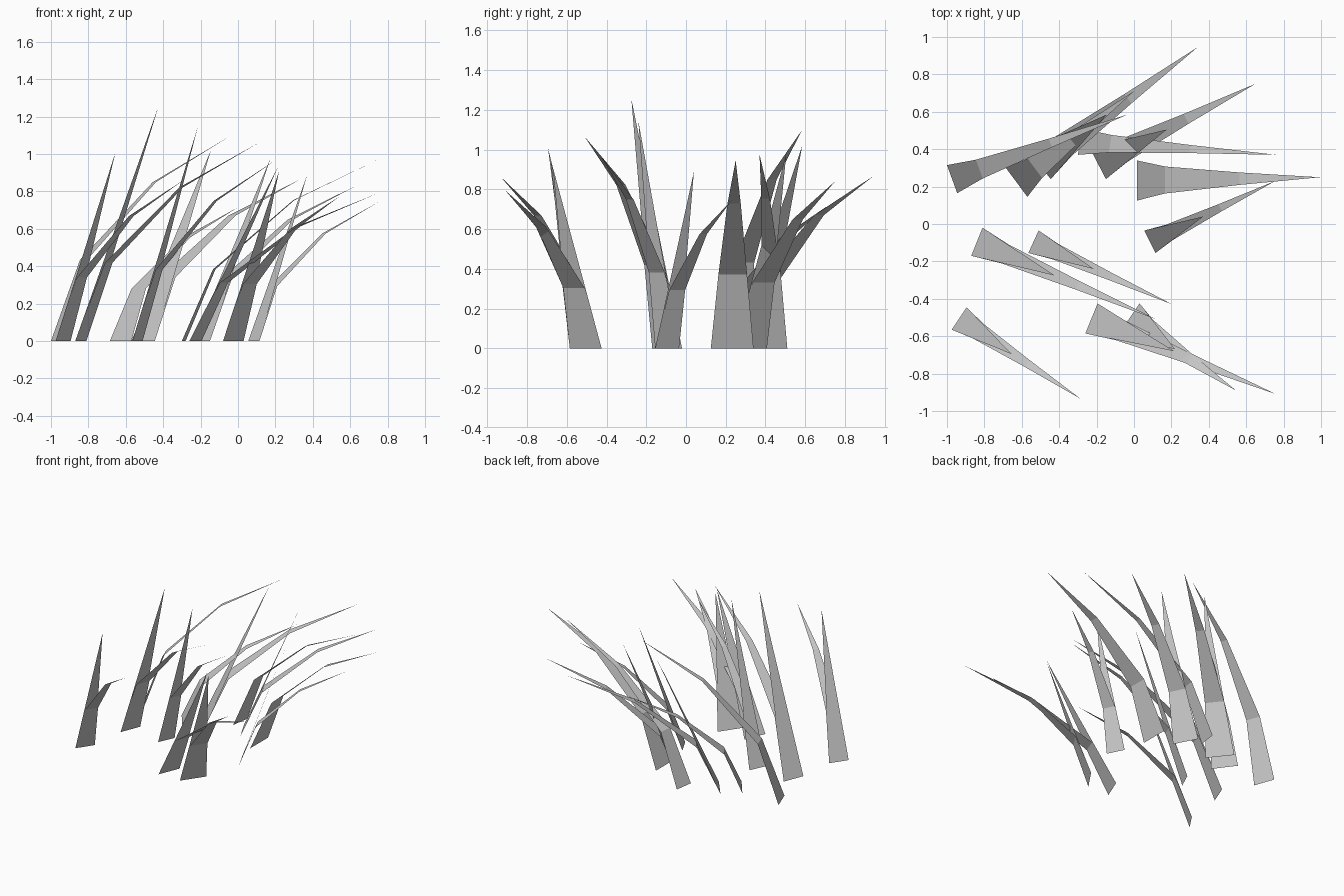
import bpy
from mathutils import Vector

if "Cube" in bpy.data.objects:
    bpy.data.objects.remove(bpy.data.objects["Cube"])

# One flat colour for the whole tuft
grey = bpy.data.materials.new("grey_grass")
grey.diffuse_color = (0.6, 0.6, 0.6, 1)
grey.use_nodes = True
grey.node_tree.nodes["Principled BSDF"].inputs["Base Color"].default_value = grey.diffuse_color


def make_mesh(name, verts, faces):
    mesh = bpy.data.meshes.new(name)
    mesh.from_pydata(verts, [], faces)
    mesh.materials.append(grey)
    obj = bpy.data.objects.new(name, mesh)
    bpy.context.collection.objects.link(obj)


def straight_blade(name, a, b, tip):
    make_mesh(name, [a, b, tip], [(0, 1, 2)])


def bent_blade(name, a, b, tip):
    # Two tapering bends, then a point: (run share, height share, width share)
    mid, half = (a + b) / 2, (b - a) / 2
    run = tip - mid
    verts = []
    for along, height, width in ((0, 0, 1), (.155, .393, .67), (.56, .772, .31)):
        centre = mid + Vector((run.x * along, run.y * along, run.z * height))
        verts += [centre - half * width, centre + half * width]
    verts.append(tip)
    make_mesh(name, verts, [(0, 1, 3, 2), (2, 3, 5, 4), (4, 5, 6)])


# Base corners (x, y), bent tip, and straight tip where the stem has one
stems = [
    ((-.975, -.565), (-.895, -.445), (-.285, -.935, .865), (-.655, -.695, 1.01)),
    ((-.87, -.17), (-.81, -.02), (.12, -.51, 1.065), (-.425, -.275, 1.255)),
    ((-.565, -.155), (-.51, -.035), (.205, -.43, .97), (-.215, -.24, 1.145)),
    ((-.26, -.585), (-.195, -.425), (.76, -.91, .795), (.215, -.68, .935)),
    ((-.08, -.585), (.03, -.425), (.545, -.89, .775), (.22, -.67, .91)),
    ((.055, -.035), (.115, -.155), (.755, .23, .745), (.37, .04, .89)),
    ((-.57, .398), (-.445, .24), (.34, .945, .868), (-.145, .585, 1.02)),
    ((-.237, .407), (-.15, .24), (.65, .75, .84), (.175, .505, .98)),
    ((.015, .34), (.015, .125), (.995, .25, .945), None),
    ((-1.0, .315), (-.945, .165), (-.035, .585, 1.1), None),
    ((-.685, .30), (-.57, .145), (0, .71, .715), None),
    ((-.30, .37), (-.28, .51), (.76, .37, .975), None),
]

for i, (p, q, bent, straight) in enumerate(stems, 1):
    a, b = Vector((*p, 0)), Vector((*q, 0))
    bent_blade(f"bent_blade_{i}", a, b, Vector(bent))
    if straight:
        straight_blade(f"straight_blade_{i}", a, b, Vector(straight))
